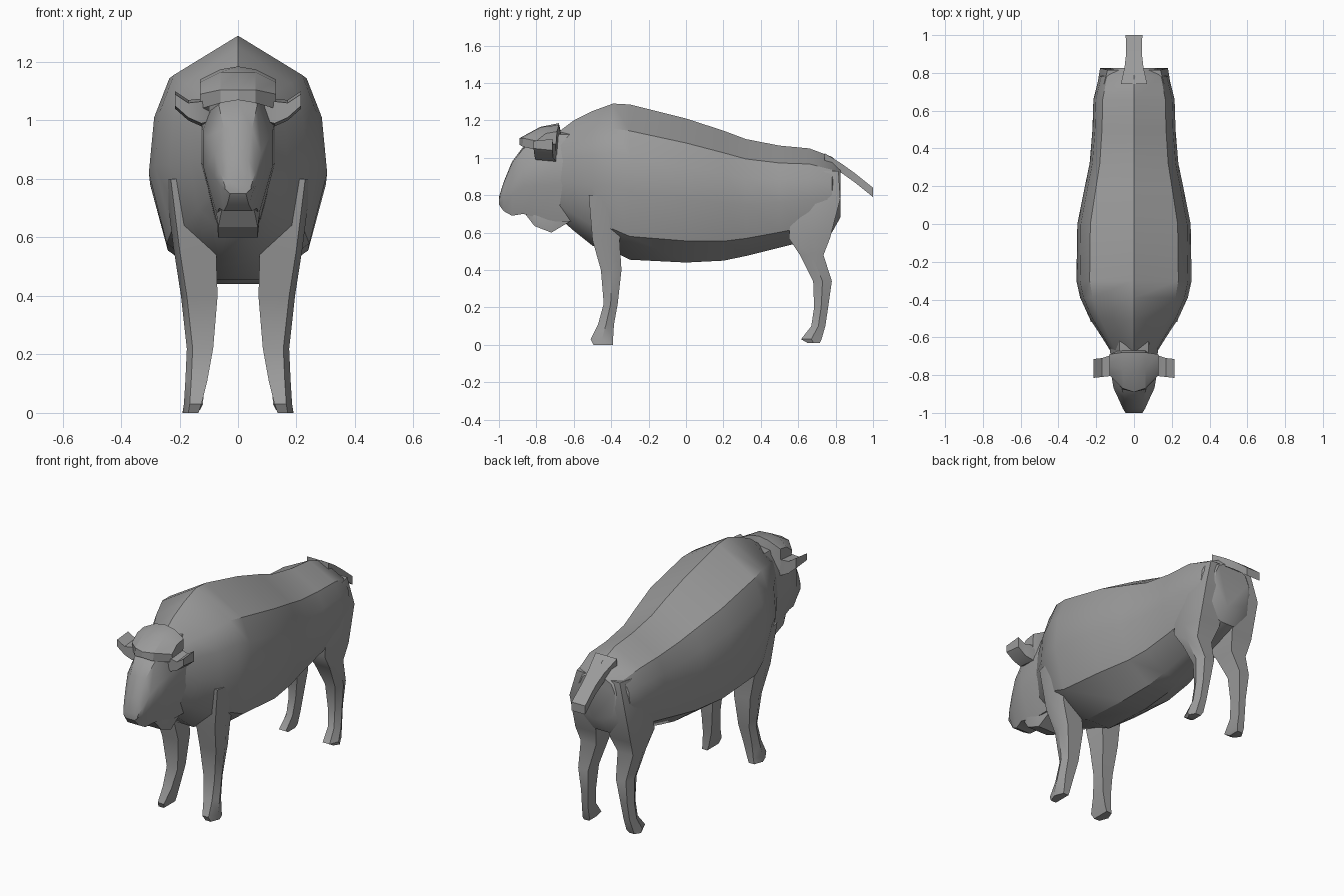
import bpy, bmesh, math
from mathutils import Vector

cube = bpy.data.objects.get("Cube")
if cube:
    bpy.data.objects.remove(cube)

hide = bpy.data.materials.new("grey hide")
hide.use_nodes = True
grey = (0.33, 0.33, 0.33, 1)
hide.diffuse_color = grey
hide.node_tree.nodes["Principled BSDF"].inputs["Base Color"].default_value = grey


def loft(name, rings, angle=40):
    """Skin equal-sized rings of points and cap both ends."""
    bm = bmesh.new()
    rows = [[bm.verts.new(p) for p in ring] for ring in rings]
    n = len(rows[0])
    for a, b in zip(rows, rows[1:]):
        for i in range(n):
            j = (i + 1) % n
            bm.faces.new((a[i], a[j], b[j], b[i]))
    bm.faces.new(rows[0])
    bm.faces.new(rows[-1])
    bmesh.ops.recalc_face_normals(bm, faces=bm.faces)
    mesh = bpy.data.meshes.new(name)
    bm.to_mesh(mesh)
    bm.free()
    obj = bpy.data.objects.new(name, mesh)
    bpy.context.collection.objects.link(obj)
    mesh.materials.append(hide)
    bpy.ops.object.select_all(action='DESELECT')
    obj.select_set(True)
    bpy.context.view_layer.objects.active = obj
    bpy.ops.object.shade_smooth_by_angle(angle=math.radians(angle))
    return obj


def section(profile, y, top, bottom, width, lean=0):
    """Symmetric ring from (width, height) fractions; lean tips it along y."""
    half = [(w * width, y + lean * (h - 0.5), bottom + h * (top - bottom))
            for w, h in profile]
    return half + [(-x, yy, z) for x, yy, z in reversed(half) if x > 0]


# Body: humped barrel with a ridged back
barrel = [(0, 1), (.77, .83), (.94, .67), (1, .44), (.8, .15), (.25, 0)]
body = [
    (-.68, 1.14, .68, .12), (-.6, 1.2, .61, .17), (-.5, 1.25, .53, .235),
    (-.39, 1.29, .5, .285), (-.3, 1.285, .455, .305), (0, 1.21, .44, .3),
    (.2, 1.145, .45, .26), (.32, 1.1, .475, .235), (.5, 1.065, .52, .22),
    (.66, 1.05, .56, .215), (.78, 1.005, .6, .185), (.825, .96, .68, .12),
]
loft("body", [section(barrel, *s) for s in body], 35)

# Head: wedge running down to the muzzle
skull = [(0, 1), (.6, .97), (1, .68), (1, .4), (.6, 0)]
head = [
    (-.58, 1.14, .66, .13), (-.7, 1.14, .66, .125), (-.8, 1.1, .68, .12),
    (-.87, 1.06, .7, .108), (-.93, .98, .69, .08), (-.975, .87, .715, .06),
    (-1, .79, .75, .045),
]
loft("head", [section(skull, *s) for s in head], 35)

# Beard under the jaw
strip = [(.8, 1), (1, .5), (.9, 0)]
loft("beard", [section(strip, *s) for s in
               [(-.86, .75, .7, .06), (-.81, .75, .635, .075),
                (-.72, .75, .6, .075), (-.62, .75, .66, .07)]], 25)

# Hair cap across the brow, skinned from side to side
cap_half = [
    (0, [(-.89, 1.07), (-.89, 1.105), (-.78, 1.165), (-.68, 1.185), (-.66, 1.1)]),
    (.06, [(-.875, 1.06), (-.87, 1.105), (-.77, 1.165), (-.68, 1.175), (-.66, 1.08)]),
    (.13, [(-.79, 1.04), (-.8, 1.09), (-.75, 1.13), (-.69, 1.14), (-.7, 1.0)]),
]
cap = [(-x, p) for x, p in reversed(cap_half[1:])] + cap_half
loft("hair_cap", [[(x, y, z) for y, z in p] for x, p in cap], 25)

# Legs: (z, front y, back y, inner x, outer x)
fore = [
    (.8, -.52, -.3, .1, .25), (.56, -.5, -.355, .075, .22),
    (.4, -.455, -.345, .07, .195), (.22, -.44, -.365, .085, .175),
    (.11, -.47, -.385, .105, .18), (.03, -.51, -.39, .125, .185),
    (0, -.495, -.39, .135, .19),
]
hind = [
    (.93, .66, .815, .06, .16), (.78, .57, .825, .04, .2),
    (.57, .55, .77, .045, .2), (.48, .61, .735, .07, .19),
    (.34, .68, .78, .09, .175), (.2, .685, .76, .105, .17),
    (.1, .67, .745, .115, .175), (.03, .615, .725, .12, .185),
    (.01, .65, .715, .13, .185),
]
# Horns: (x, y centre, half depth, low z, high z)
horn = [(.09, -.74, .045, .99, 1.09), (.125, -.75, .055, .98, 1.075),
        (.17, -.76, .05, 1.0, 1.07), (.215, -.765, .05, 1.04, 1.1)]

for side, s in (("left", 1), ("right", -1)):
    for part, table in (("front_leg", fore), ("hind_leg", hind)):
        rings = [[(s * i, a, z), (s * (o - .02), a, z), (s * o, (a + b) / 2, z),
                  (s * (o - .02), b, z), (s * i, b, z)]
                 for z, a, b, i, o in table]
        loft(f"{side}_{part}", rings, 40)
    loft(f"{side}_horn",
         [[(s * x, y - d, lo + .01), (s * x, y - d, hi - .01),
           (s * x, y + d, hi), (s * x, y + d, lo)] for x, y, d, lo, hi in horn], 30)

# Tail
loft("tail", [[(sx * w, y, z + sz * .025) for sx, sz in
               ((-1, -1), (1, -1), (1, 1), (-1, 1))]
              for y, z, w in ((.74, 1.0, .07), (.83, .945, .05),
                              (.9, .895, .042), (1, .815, .044))], 30)
